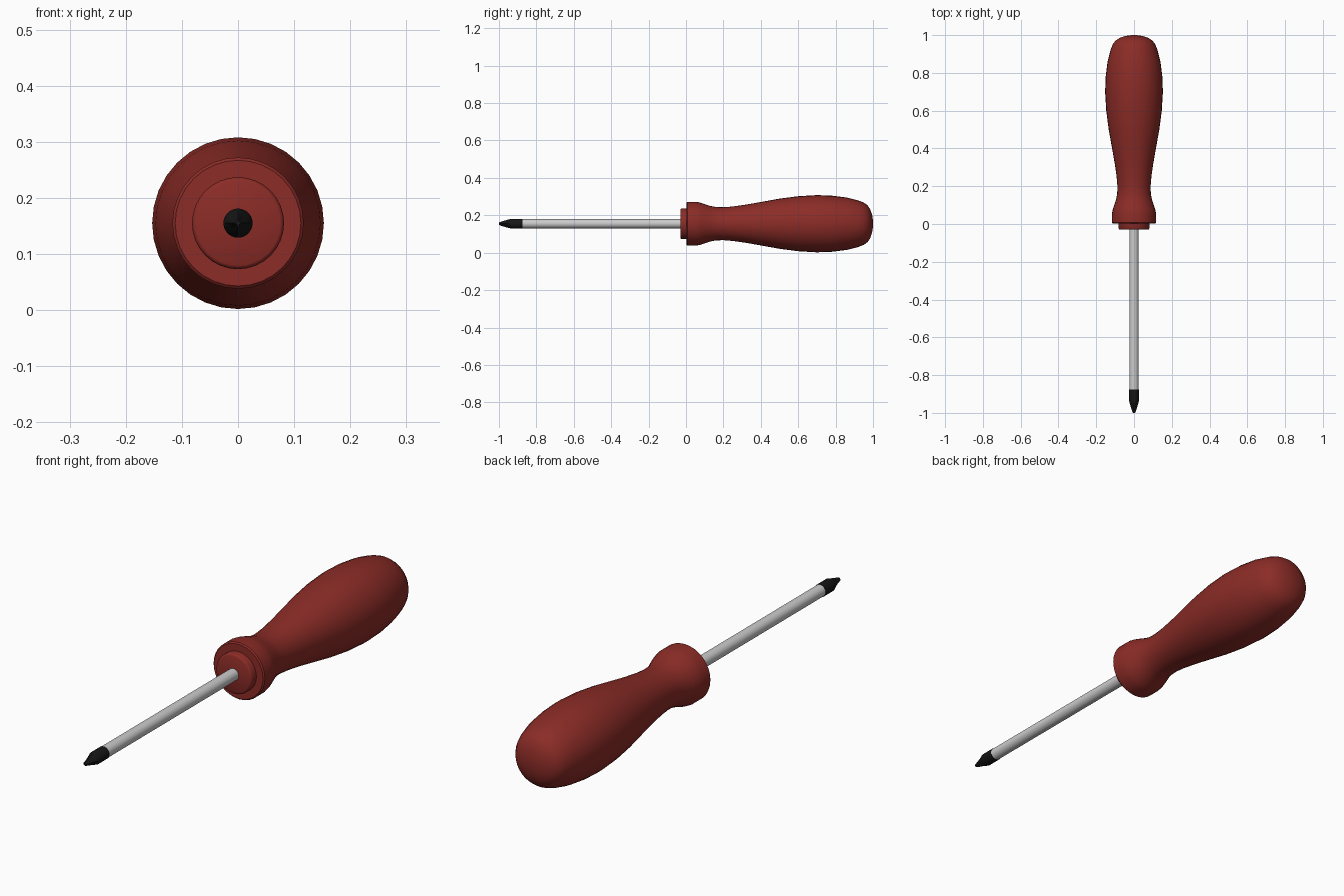
import bpy, bmesh
from math import sin, cos, pi, radians

if "Cube" in bpy.data.objects:
    bpy.data.objects.remove(bpy.data.objects["Cube"])

AXIS_Z = 0.155
SIDES = 32


def material(name, rgb):
    m = bpy.data.materials.new(name)
    m.diffuse_color = (*rgb, 1)
    m.use_nodes = True
    m.node_tree.nodes["Principled BSDF"].inputs["Base Color"].default_value = m.diffuse_color
    return m


def loft(name, rings, mat=None, angle=35):
    """Skin a list of (y, [radius per side]) rings around the tool axis."""
    bm = bmesh.new()
    loops = []
    for y, radii in rings:
        n = len(radii)
        loops.append([bm.verts.new((r * cos(2 * pi * i / n), y, AXIS_Z + r * sin(2 * pi * i / n)))
                      for i, r in enumerate(radii)])
    for a, b in zip(loops, loops[1:]):
        for i in range(len(a)):
            j = (i + 1) % len(a)
            bm.faces.new((a[i], a[j], b[j], b[i]))
    bm.faces.new(loops[0])
    bm.faces.new(loops[-1])
    bmesh.ops.recalc_face_normals(bm, faces=bm.faces)
    mesh = bpy.data.meshes.new(name)
    bm.to_mesh(mesh)
    bm.free()
    ob = bpy.data.objects.new(name, mesh)
    bpy.context.collection.objects.link(ob)
    if mat:
        mesh.materials.append(mat)
    bpy.ops.object.select_all(action='DESELECT')
    ob.select_set(True)
    bpy.context.view_layer.objects.active = ob
    bpy.ops.object.shade_smooth_by_angle(angle=radians(angle))
    return ob


def lathe(name, profile, mat=None):
    return loft(name, [(y, [r] * SIDES) for y, r in profile], mat)


red = material("red_plastic", (0.26, 0.025, 0.02))
black = material("black_steel", (0.008, 0.008, 0.008))

# Handle: flared collar, narrow neck, swelling grip and rounded butt
lathe("handle", [
    (0.003, 0.112), (0.008, 0.117), (0.055, 0.117), (0.075, 0.113), (0.10, 0.105),
    (0.13, 0.095), (0.16, 0.089), (0.20, 0.088), (0.25, 0.092), (0.32, 0.102),
    (0.40, 0.116), (0.50, 0.134), (0.60, 0.147), (0.70, 0.153), (0.78, 0.150),
    (0.86, 0.140), (0.92, 0.125), (0.95, 0.113), (0.97, 0.099), (0.985, 0.077),
    (0.995, 0.048), (1.0, 0.015)], red)

# Ferrule ring where the shaft enters the handle
lathe("ferrule", [(-0.03, 0.075), (-0.028, 0.079), (-0.023, 0.082), (0.01, 0.082)], red)

# Shaft
lathe("shaft", [(-0.88, 0.0245), (0.02, 0.0245)])

# Cross-head tip: four ribs with flutes that deepen towards the point
tip = []
for y, r, depth in [(-0.875, 0.026, 0), (-0.935, 0.026, 0), (-0.955, 0.021, 0.2),
                    (-0.975, 0.015, 0.35), (-0.993, 0.0095, 0.42), (-1.0, 0.006, 0.42)]:
    tip.append((y, [r * (1 - depth * abs(sin(4 * pi * i / SIDES))) for i in range(SIDES)]))
loft("cross_tip", tip, black, 25)
